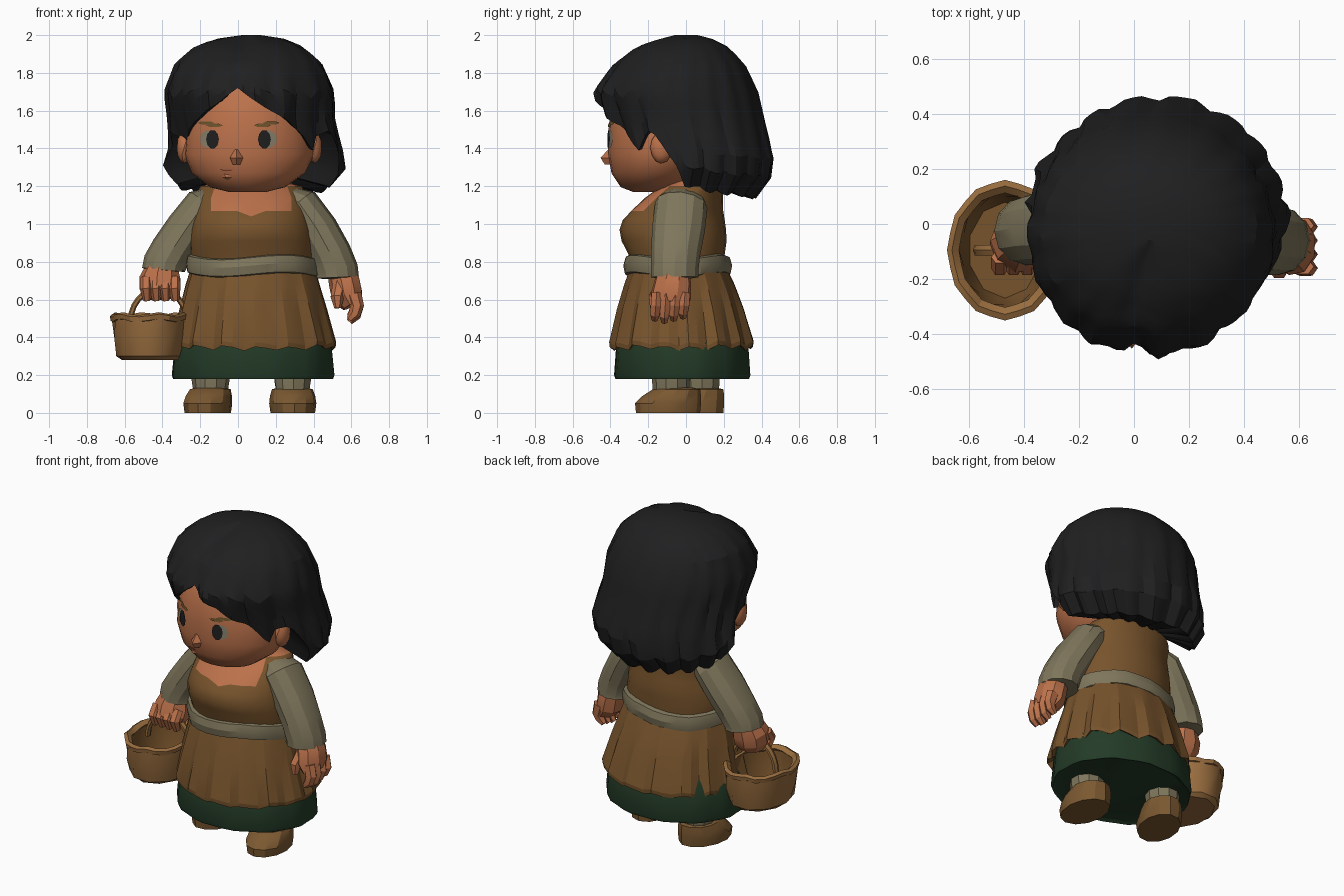
import bpy, bmesh, random
from math import sin, cos, pi, radians, exp
from mathutils import Vector
from mathutils.bvhtree import BVHTree

random.seed(4)
if "Cube" in bpy.data.objects:
    bpy.data.objects.remove(bpy.data.objects["Cube"])


def material(name, r, g, b):
    m = bpy.data.materials.new(name)
    m.use_nodes = True
    m.diffuse_color = (r, g, b, 1)
    m.node_tree.nodes["Principled BSDF"].inputs["Base Color"].default_value = (r, g, b, 1)
    return m


HAIR = material("black hair", .014, .014, .015)
SKIN = material("warm skin", .5, .167, .07)
DRESS = material("brown cloth", .185, .087, .025)
LINEN = material("grey linen", .21, .18, .105)
GREEN = material("dark green cloth", .017, .043, .02)
WICKER = material("wicker", .31, .15, .048)
BOOT = material("boot leather", .2, .1, .031)
WHITE = material("eye grey", .25, .22, .15)
BROW = material("olive brow", .16, .09, .025)
LIP = material("lip", .36, .11, .05)


def finish(name, bm, mats, angle=25):
    bmesh.ops.recalc_face_normals(bm, faces=bm.faces)
    me = bpy.data.meshes.new(name)
    bm.to_mesh(me)
    bm.free()
    ob = bpy.data.objects.new(name, me)
    bpy.context.collection.objects.link(ob)
    for m in mats:
        me.materials.append(m)
    bpy.ops.object.select_all(action='DESELECT')
    ob.select_set(True)
    bpy.context.view_layer.objects.active = ob
    bpy.ops.object.shade_smooth_by_angle(angle=radians(angle))
    return ob


def bridge(bm, rings, caps=True):
    rows = [[bm.verts.new(p) for p in ring] for ring in rings]
    n = len(rows[0])
    for a, b in zip(rows, rows[1:]):
        for i in range(n):
            j = (i + 1) % n
            bm.faces.new((a[i], a[j], b[j], b[i]))
    if caps:
        bm.faces.new(rows[0])
        bm.faces.new(rows[-1])


def loft(name, rings, n, mat, warp=None, angle=25, caps=True):
    """Stack of ellipses (z, cx, cy, rx, ry); warp(k, i) gives scale and lift."""
    out = []
    for k, (z, cx, cy, rx, ry) in enumerate(rings):
        row = []
        for i in range(n):
            t = 2 * pi * i / n
            s, dz = warp(k, i) if warp else (1, 0)
            row.append((cx + rx * s * sin(t), cy - ry * s * cos(t), z + dz))
        out.append(row)
    bm = bmesh.new()
    bridge(bm, out, caps)
    return finish(name, bm, [mat], angle)


def limb(name, path, n, mat, angle=25):
    """Tube through points (x, y, z, rx, ry)."""
    pts = [Vector(p[:3]) for p in path]
    out = []
    for k, p in enumerate(path):
        d = (pts[min(k + 1, len(pts) - 1)] - pts[max(k - 1, 0)]).normalized()
        u = Vector((0, 1, 0)).cross(d).normalized()
        v = d.cross(u)
        out.append([pts[k] + u * p[3] * cos(2 * pi * i / n) + v * p[4] * sin(2 * pi * i / n)
                    for i in range(n)])
    bm = bmesh.new()
    bridge(bm, out)
    return finish(name, bm, [mat], angle)


def blob(name, loc, size, mat, sub=2):
    bm = bmesh.new()
    bmesh.ops.create_icosphere(bm, subdivisions=sub, radius=1)
    for v in bm.verts:
        v.co = Vector(loc) + v.co * Vector(size)
    return finish(name, bm, [mat])


def lerp(table, x):
    for a, b in zip(table, table[1:]):
        if x <= b[0]:
            f = max(0, (x - a[0]) / (b[0] - a[0]))
            return [p + (q - p) * f for p, q in zip(a[1:], b[1:])]
    return table[-1][1:]


# Boots and ankles
for side, x, y, turn, shin in (("left", .29, -.095, .05, .015), ("right", -.16, .035, -.3, .05)):
    boot = loft(side + "_boot", [(0, 0, 0, .118, .17), (.05, 0, 0, .125, .175), (.09, 0, .02, .12, .155),
                                 (.125, 0, .045, .108, .125), (.135, 0, .045, .07, .08)], 12, BOOT)
    ankle = loft(side + "_ankle", [(.11, 0, shin, .09, .095), (.17, 0, shin, .1, .1),
                                   (.3, 0, shin, .1, .1)], 10, LINEN)
    for ob in (boot, ankle):
        ob.location = (x, y, 0)
        ob.rotation_euler.z = turn

# Green underskirt
loft("underskirt", [(.19, .08, -.02, .40, .335), (.18, .08, -.02, .425, .355), (.2, .08, -.02, .432, .362),
                    (.37, .08, -.02, .415, .35), (.5, .08, -.02, .36, .3)], 36, GREEN,
     lambda k, i: (1 + .012 * (i % 3 - 1), 0))

# Pleated overskirt
pleat = [random.uniform(-.018, .018) + (.022, .008, -.03)[i % 3] for i in range(45)]
loft("overskirt", [(.37, .09, -.03, .38, .33), (.345, .09, -.025, .425, .375), (.37, .09, -.025, .428, .377),
                   (.55, .085, -.03, .385, .332), (.68, .08, -.035, .352, .29), (.78, .08, -.04, .325, .25)],
     45, DRESS, lambda k, i: (1 + pleat[i] * (1, 1, 1, .9, .6, .1)[k], pleat[i] * .4 if k < 3 else 0), 16)

# Bodice with open neckline
bodice = loft("bodice", [(.72, .08, -.04, .31, .25), (.84, .075, -.05, .33, .255), (.91, .072, -.063, .33, .278),
                         (.97, .07, -.07, .323, .282), (1.02, .07, -.065, .312, .27), (1.07, .07, -.05, .302, .247),
                         (1.14, .07, -.01, .30, .205), (1.2, .07, .03, .27, .165), (1.23, .07, .02, .15, .12),
                         (1.32, .07, 0, .12, .11)], 24, DRESS,
              lambda k, i: (1, -.03 if k == 5 and i == 0 else 0), 60)
bodice.data.materials.append(SKIN)
for f in bodice.data.polygons:
    c = f.center
    if c.z > 1.21 or (c.z > 1.065 and abs(c.x - .07) < .19 and c.y < -.05):
        f.material_index = 1

# Sash
loft("sash", [(.725, .075, -.045, .325, .25), (.735, .075, -.045, .347, .278), (.78, .075, -.045, .354, .287),
              (.822, .075, -.045, .347, .275), (.832, .075, -.045, .32, .24)], 28, LINEN,
     lambda k, i: (1 + .012 * sin(i * 2.3), .012 * sin(2 * pi * i / 28 * 3)))

# Sleeves
limb("left_sleeve", [(.24, 0, 1.16, .05, .09), (.335, -.025, 1.1, .1, .14), (.42, -.04, .97, .11, .14),
                     (.49, -.055, .84, .112, .13), (.522, -.06, .755, .115, .125), (.524, -.06, .718, .116, .125),
                     (.524, -.06, .71, .08, .08)], 12, LINEN)
limb("right_sleeve", [(-.1, .02, 1.16, .05, .09), (-.185, .005, 1.1, .1, .14), (-.27, -.005, .98, .11, .14),
                      (-.35, -.015, .86, .113, .13), (-.388, -.025, .79, .115, .125), (-.392, -.025, .757, .116, .125),
                      (-.392, -.025, .75, .08, .08)], 12, LINEN)

# Relaxed left hand
limb("left_palm", [(.54, -.06, .76, .07, .08), (.565, -.07, .69, .085, .1), (.58, -.08, .62, .085, .108),
                   (.605, -.085, .57, .055, .095)], 9, SKIN)
for i in range(4):
    y = -.155 + .05 * i
    limb("left_finger_%d" % (i + 1), [(.612, y, .63, .042, .031), (.63, y - .005, .565, .037, .031),
                                      (.618, y - .01, .515 + .01 * abs(i - 1), .032, .028),
                                      (.59, y - .01, .482 + .012 * abs(i - 1), .018, .018)], 6, SKIN)
limb("left_thumb", [(.54, -.12, .68, .04, .04), (.525, -.17, .61, .035, .033), (.528, -.175, .555, .018, .018)], 6, SKIN)

# Right hand gripping the handle
limb("right_palm", [(-.398, -.04, .79, .08, .085), (-.41, -.06, .71, .112, .105), (-.412, -.075, .655, .11, .105),
                    (-.41, -.08, .605, .08, .075)], 9, SKIN)
for i in range(4):
    x = -.487 + .05 * i
    limb("right_finger_%d" % (i + 1), [(x, -.12, .71, .031, .03), (x, -.16, .655, .032, .03),
                                       (x + .005, -.14, .598, .022, .024)], 6, SKIN)

# Basket with darker inside, rim and handle
BX, BY = -.468, -.095
basket = loft("basket", [(.28, BX, BY, .15, .19), (.3, BX, BY, .172, .215), (.4, BX, BY, .192, .237),
                         (.5, BX, BY, .196, .243), (.5, BX, BY, .17, .21), (.4, BX, BY, .16, .2),
                         (.31, BX, BY, .13, .17)], 20, WICKER,
              lambda k, i: (1 + .025 * (-1) ** (i + k), 0))
basket.data.materials.append(DRESS)
for f in basket.data.polygons:
    toward = (f.center - Vector((BX, BY, f.center.z))).dot(f.normal)
    if toward < -.02 or f.normal.z > .9:
        f.material_index = 1
loft("basket_rim", [(.485, BX, BY, .18, .22), (.49, BX, BY, .203, .248), (.515, BX, BY, .208, .252),
                    (.525, BX, BY, .19, .23), (.505, BX, BY, .165, .205), (.485, BX, BY, .18, .22)], 24, WICKER,
     lambda k, i: (1 + .012 * (-1) ** i, .008 * sin(i * 1.6)), caps=False)
limb("basket_handle", [(-.42 - .15 * cos(a), BY, .48 + .175 * sin(a), .015, .022)
                       for a in [pi * i / 12 for i in range(13)]], 6, WICKER)

# Head
head = loft("head", [(1.17, .05, -.19, .1, .09), (1.195, .05, -.18, .2, .165), (1.27, .055, -.155, .3, .24),
                     (1.37, .06, -.14, .345, .272), (1.48, .06, -.135, .335, .277), (1.6, .06, -.13, .32, .27),
                     (1.72, .06, -.1, .28, .25), (1.85, .06, -.05, .18, .17)], 24, SKIN, None, 40)
tree = BVHTree.FromPolygons([v.co for v in head.data.vertices], [p.vertices for p in head.data.polygons])


def on_face(x, z, lift):
    return tree.ray_cast(Vector((x, -2, z)), Vector((0, 1, 0)))[0] - Vector((0, lift, 0))


def plate(name, cx, cz, rx, rz, mat, lift, n=10):
    bm = bmesh.new()
    mid = bm.verts.new(on_face(cx, cz, lift))
    rim = [bm.verts.new(on_face(cx + rx * cos(2 * pi * i / n), cz + rz * sin(2 * pi * i / n), lift)) for i in range(n)]
    for i in range(n):
        bm.faces.new((mid, rim[i], rim[(i + 1) % n]))
    finish(name, bm, [mat])


# Eyes, brows, ears, mouth and wedge nose
for side, s, x in (("left", 1, .15), ("right", -1, -.145)):
    plate(side + "_eye", x + s * .012, 1.45, .044, .046, WHITE, .005)
    plate(side + "_pupil", x - s * .01, 1.448, .034, .05, HAIR, .009)
    plate(side + "_brow_inner", x - s * .02, 1.522, .045, .011, BROW, .008, 6)
    plate(side + "_brow_outer", x + s * .025, 1.535, .045, .01, BROW, .008, 6)
    blob(side + "_ear", (.06 + s * .345, -.13, 1.405), (.04, .06, .085), SKIN)
blob("lips", (-.05, -.35, 1.258), (.04, .026, .026), SKIN, 1)
plate("mouth", -.055, 1.287, .04, .006, LIP, .008, 6)
loft("nose", [(1.315, -.008, -.4, .02, .03), (1.35, -.008, -.41, .034, .042), (1.395, -.008, -.4, .01, .012)],
     4, SKIN)

# Hair: parted curtain of locks around a face opening. Columns: z, left, right, front, back
SHAPE = [(1.12, -.27, .37, -.36, .33), (1.18, -.33, .46, -.4, .41), (1.3, -.395, .565, -.42, .475),
         (1.4, -.365, .55, -.42, .455), (1.55, -.37, .51, -.445, .415), (1.7, -.39, .51, -.485, .38),
         (1.85, -.335, .445, -.385, .31), (1.94, -.23, .345, -.27, .22), (1.98, -.12, .25, -.15, .14),
         (2.0, .02, .12, -.06, .06)]
HEM = [(0, 1.72), (14, 1.64), (36, 1.54), (46, 1.49), (55, 1.38), (63, 1.46), (74, 1.5), (84, 1.36),
       (96, 1.21), (120, 1.17), (180, 1.14)]
N, M = 90, 12
wob = [random.uniform(-.01, .01) for i in range(N)]


def hair_point(i, t, shrink=1, lift=0):
    a = 2 * pi * i / N - pi
    deg = abs(a) * 180 / pi
    z = 2 - (2 - lerp(HEM, deg)[0]) * t ** 1.5
    x0, x1, y0, y1 = lerp(SHAPE, z)
    lock = abs(sin(9 * a + 2.5 * t + .6 * sin(3 * a))) - .75
    s = 1 + t * (.055 * lock + wob[i]) - .07 * t * exp(-(a / .1) ** 2)
    if 35 < deg < 72:
        s -= .1 * t ** 5 * sin(pi * (deg - 35) / 37)
    if deg > 95:
        z += .03 * t ** 4 * (-lock - .2)
    z -= .025 * exp(-(a / .25) ** 2) * sin(pi * min(1, 1.6 * t))
    s *= shrink
    th = a - .15
    return ((x0 + x1) / 2 + (x1 - x0) / 2 * s * sin(th), (y0 + y1) / 2 - (y1 - y0) / 2 * s * cos(th), z + lift)


rows = [[hair_point(i, k / M) for i in range(N)] for k in range(M + 1)]
rows.append([hair_point(i, 1, .87, .015) for i in range(N)])
rows.append([hair_point(i, 1, .45, .06) for i in range(N)])
bm = bmesh.new()
bridge(bm, rows)
finish("hair", bm, [HAIR], 22)
